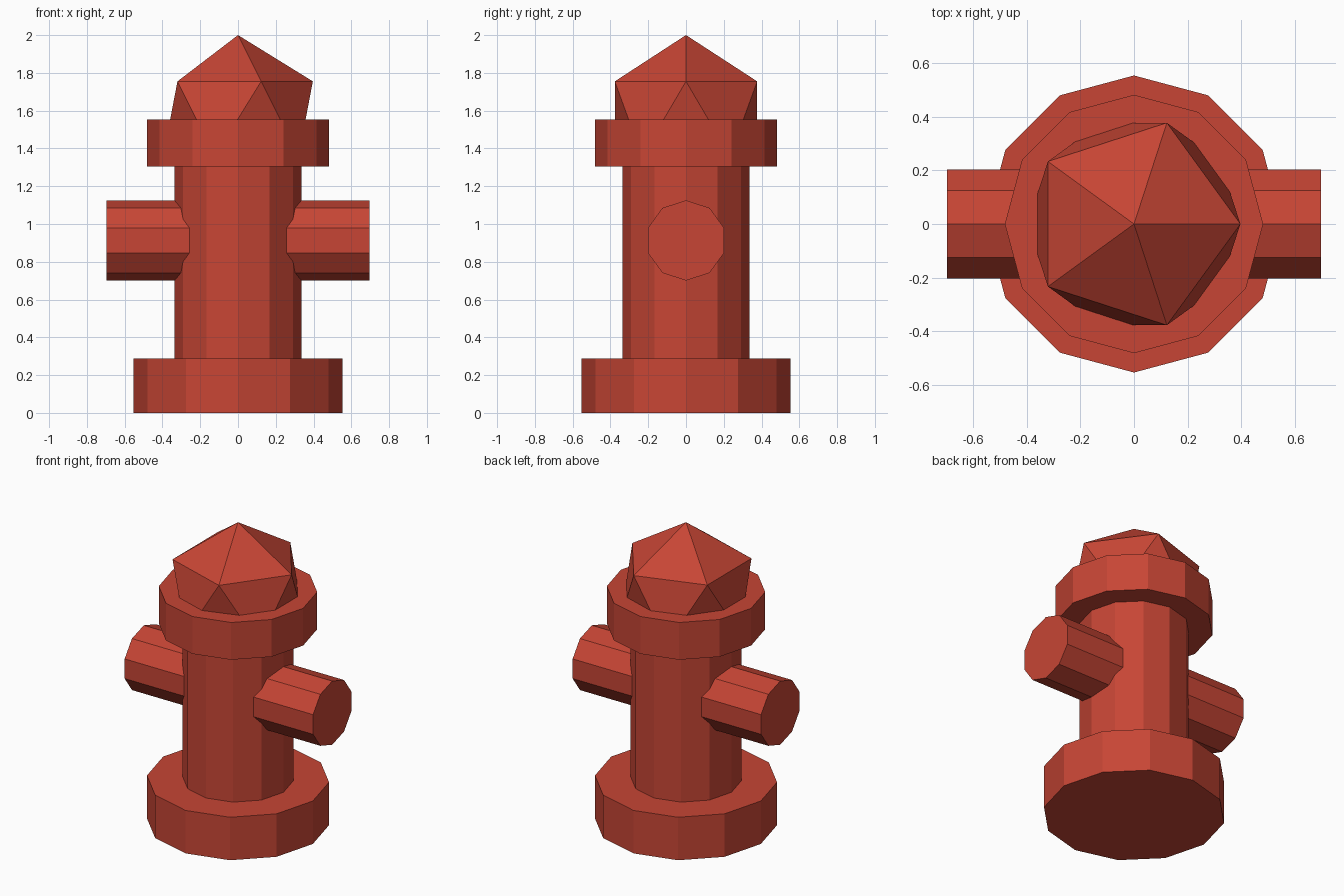
import bpy
from math import pi

if "Cube" in bpy.data.objects:
    bpy.data.objects.remove(bpy.data.objects["Cube"])

paint = bpy.data.materials.new("red_paint")
paint.diffuse_color = (0.57, 0.06, 0.035, 1)
paint.use_nodes = True
paint.node_tree.nodes["Principled BSDF"].inputs["Base Color"].default_value = paint.diffuse_color


def finish(name):
    ob = bpy.context.object
    ob.name = name
    ob.data.materials.append(paint)
    return ob


def drum(name, radius, z0, z1, sides=12):
    """Upright flat-shaded cylinder between two heights."""
    bpy.ops.mesh.primitive_cylinder_add(
        vertices=sides, radius=radius, depth=z1 - z0, location=(0, 0, (z0 + z1) / 2))
    return finish(name)


# Stacked barrel sections
drum("base_flange", 0.553, 0, 0.287)
drum("barrel", 0.336, 0.285, 1.307)
drum("top_collar", 0.481, 1.305, 1.554)

# Faceted cap, its lower half sunk into the collar
bpy.ops.mesh.primitive_ico_sphere_add(subdivisions=1, radius=0.443, location=(0, 0, 1.557))
finish("cap")

# Ten-sided side outlets: one pipe running through the barrel
bpy.ops.mesh.primitive_cylinder_add(
    vertices=10, radius=0.2125, depth=1.392, location=(0, 0, 0.913),
    rotation=(pi / 2, 0, pi / 2))
finish("side_outlets")
